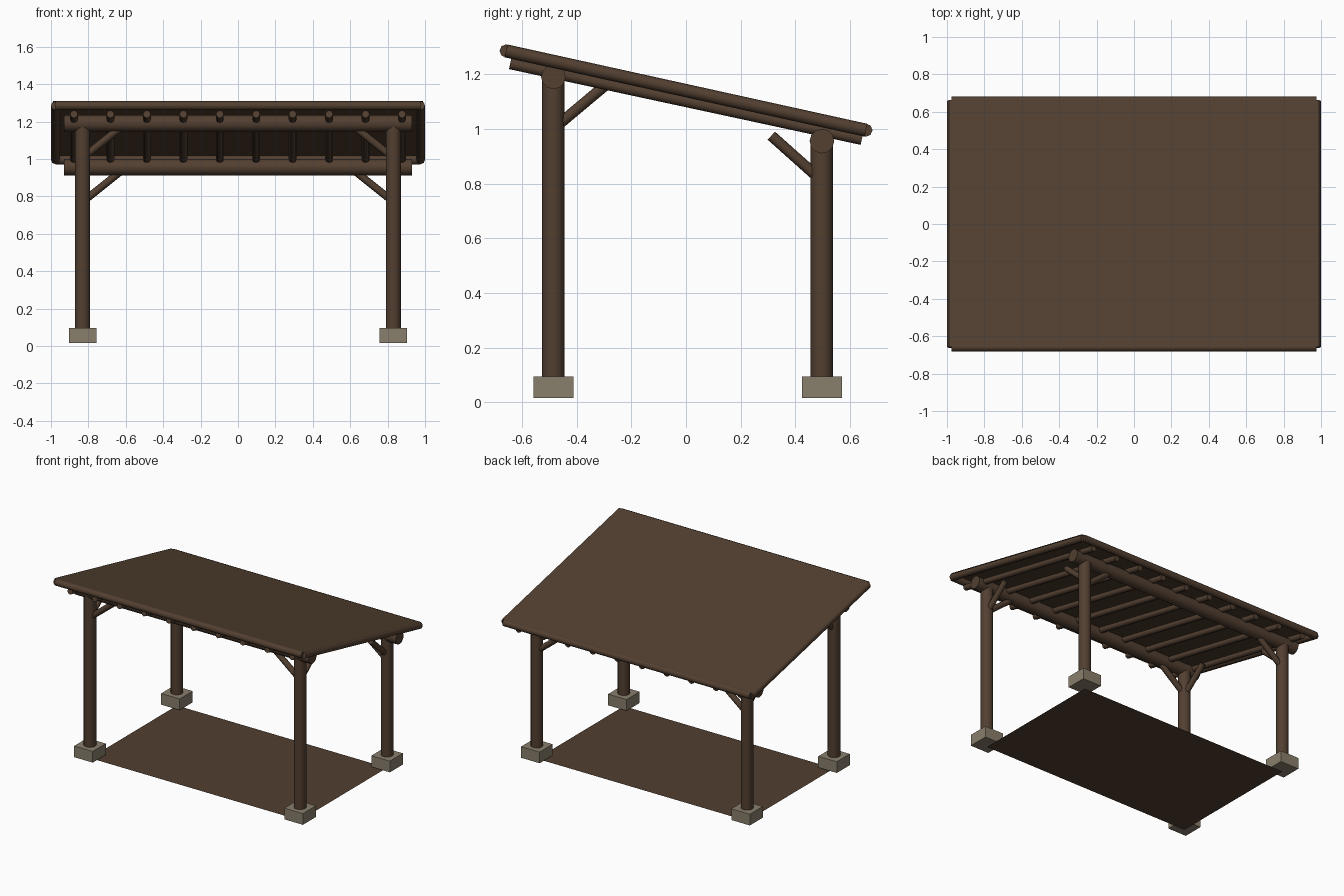
import bpy
from math import radians
from mathutils import Vector

cube = bpy.data.objects.get("Cube")
if cube:
    bpy.data.objects.remove(cube)


def make_material(name, rgb):
    mat = bpy.data.materials.new(name)
    mat.use_nodes = True
    mat.diffuse_color = (*rgb, 1)
    mat.node_tree.nodes["Principled BSDF"].inputs["Base Color"].default_value = (*rgb, 1)
    return mat


wood = make_material("brown wood", (0.085, 0.05, 0.03))
stone = make_material("grey stone", (0.25, 0.21, 0.15))


def log(name, start, end, radius, sides=12):
    """Round timber running between two points."""
    start, end = Vector(start), Vector(end)
    axis = end - start
    bpy.ops.mesh.primitive_cylinder_add(
        vertices=sides, radius=radius, depth=axis.length, location=(start + end) / 2,
        rotation=axis.to_track_quat('Z', 'Y').to_euler())
    obj = bpy.context.object
    obj.name = name
    obj.data.materials.append(wood)
    bpy.ops.object.shade_smooth_by_angle(angle=radians(50))
    return obj


def sheet(name, corners):
    """Single flat panel."""
    mesh = bpy.data.meshes.new(name)
    mesh.from_pydata(corners, [], [(0, 1, 2, 3)])
    mesh.materials.append(wood)
    obj = bpy.data.objects.new(name, mesh)
    bpy.context.collection.objects.link(obj)
    return obj


POST_X = 0.831
ROWS = {"front": (-0.485, 1.19, 1), "back": (0.497, 0.955, -1)}

# Posts, pads, beams and braces
for row, (y, top, inward) in ROWS.items():
    log(f"{row}_beam", (-0.93, y, top), (0.93, y, top), 0.045)
    for side, s in (("left", 1), ("right", -1)):
        x = s * POST_X
        tag = f"{row}_{side}"
        log(f"{tag}_post", (x, y, 0.05), (x, y, top), 0.041)
        bpy.ops.mesh.primitive_cube_add(size=1, location=(x, y, 0.055))
        pad = bpy.context.object
        pad.name = f"{tag}_pad"
        pad.scale = (0.147, 0.147, 0.08)
        pad.data.materials.append(stone)
        foot = top - 0.185
        log(f"{tag}_beam_brace", (x, y, foot), (x - s * 0.2, y, foot + 0.16), 0.02, 8)
        rise = 0.155 if row == "front" else 0.165
        log(f"{tag}_rafter_brace", (x, y, top - 0.19 if row == "front" else top - 0.145),
            (x, y + inward * 0.185, top - 0.19 + rise if row == "front" else top + 0.02),
            0.02, 8)

# Sloping rafters
for i in range(10):
    x = -0.877 + i * 1.754 / 9
    log(f"rafter_{i + 1}", (x, -0.643, 1.239), (x, 0.643, 0.962), 0.021, 8)

# Logs framing the roof edge
HIGH, LOW = 1.285, 0.995
EDGE_Y = 0.658
log("front_edge_log", (-0.975, -EDGE_Y, HIGH), (0.975, -EDGE_Y, HIGH), 0.024, 8)
log("back_edge_log", (-0.975, EDGE_Y, LOW), (0.975, EDGE_Y, LOW), 0.024, 8)
for side, s in (("left", 1), ("right", -1)):
    log(f"{side}_edge_log", (s * 0.976, -EDGE_Y, HIGH), (s * 0.976, EDGE_Y, LOW), 0.024, 8)

# Roof sheet resting on the edge logs, and the floor
lift = 0.024
sheet("roof_sheet", [(-0.99, -EDGE_Y, HIGH + lift), (0.99, -EDGE_Y, HIGH + lift),
                     (0.99, EDGE_Y, LOW + lift), (-0.99, EDGE_Y, LOW + lift)])
front_y, back_y = ROWS["front"][0], ROWS["back"][0]
sheet("floor", [(-POST_X, front_y, 0), (POST_X, front_y, 0),
                (POST_X, back_y, 0), (-POST_X, back_y, 0)])
